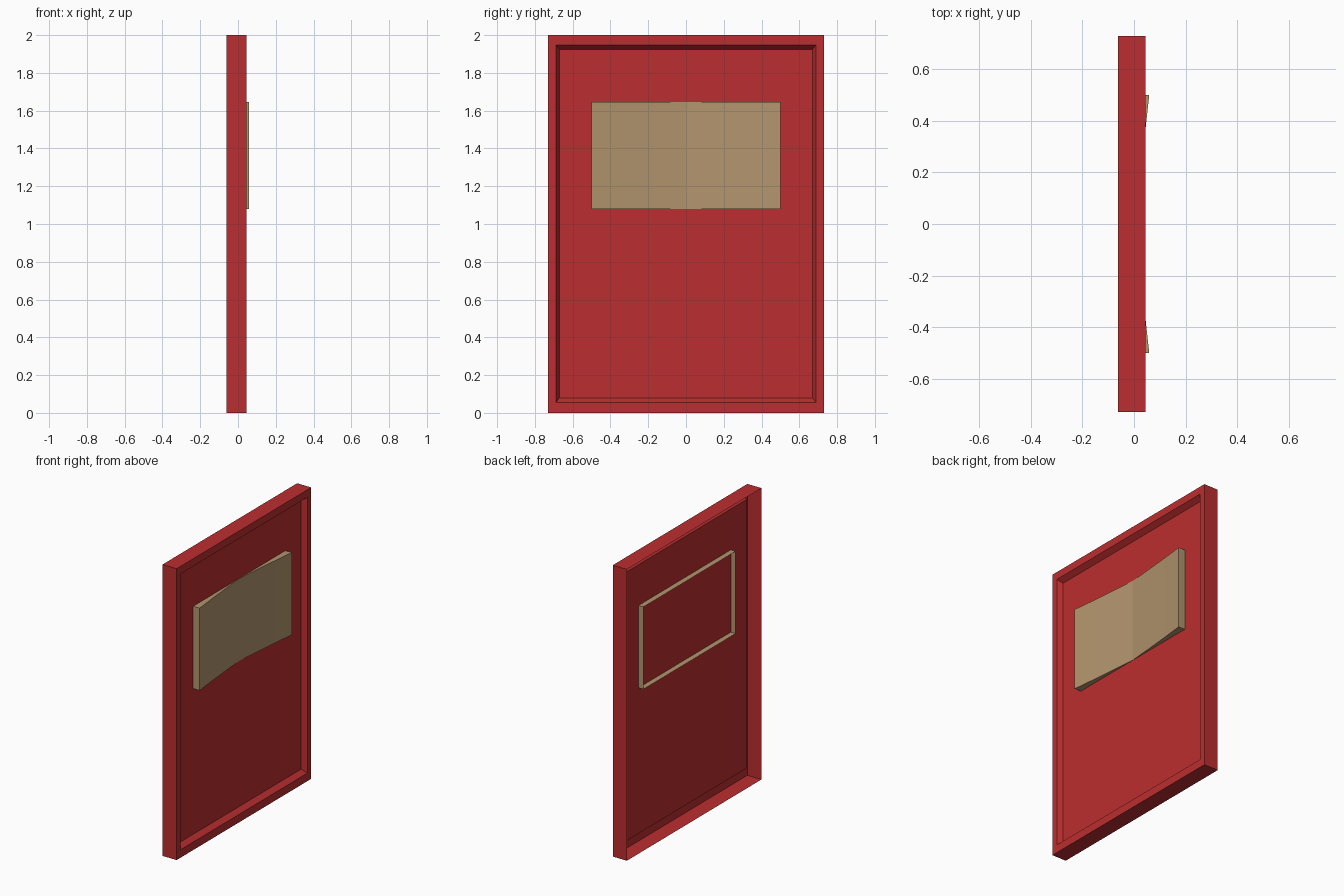
import bpy

if "Cube" in bpy.data.objects:
    bpy.data.objects.remove(bpy.data.objects["Cube"])


def material(name, color):
    mat = bpy.data.materials.new(name)
    mat.diffuse_color = (*color, 1)
    mat.use_nodes = True
    mat.node_tree.nodes["Principled BSDF"].inputs["Base Color"].default_value = mat.diffuse_color
    return mat


def make_object(name, verts, faces, mat):
    mesh = bpy.data.meshes.new(name)
    mesh.from_pydata(verts, [], faces)
    mesh.materials.append(mat)
    mesh.update()
    obj = bpy.data.objects.new(name, mesh)
    bpy.context.collection.objects.link(obj)
    return obj


red = material("red paint", (0.50, 0.027, 0.029))
tan = material("tan wood", (0.445, 0.300, 0.155))

# Framed panel: an open-backed shell stepping through rectangular rings
# (x, half width, bottom, top): back rim, front rim, recess opening, recess floor
rings = [(-0.062, 0.73, 0.0, 2.0),
         (0.045, 0.73, 0.0, 2.0),
         (0.045, 0.688, 0.055, 1.948),
         (0.010, 0.67, 0.08, 1.925)]
verts, faces = [], []
for x, w, lo, hi in rings:
    verts += [(x, -w, lo), (x, w, lo), (x, w, hi), (x, -w, hi)]
for r in range(len(rings) - 1):
    for i in range(4):
        a, b = r * 4 + i, r * 4 + (i + 1) % 4
        faces.append((a, b, b + 4, a + 4))
last = 4 * (len(rings) - 1)
faces.append(tuple(range(last, last + 4)))
make_object("framed_panel", verts, faces, red)

# Sign plate: shallow V-shaped front, open back, passing through the panel
half = [(0.0, 0.011), (0.17, 0.0255), (0.335, 0.041), (0.5, 0.059)]
profile = [(-y, x) for y, x in reversed(half[1:])] + half
profile = [(-0.5, -0.027)] + profile + [(0.5, -0.027)]
bottom, top = 1.08, 1.645
n = len(profile)
verts = [(x, y, z) for z in (bottom, top) for y, x in profile]
faces = [(i, i + 1, i + 1 + n, i + n) for i in range(n - 1)]
faces.append(tuple(reversed(range(n))))
faces.append(tuple(range(n, 2 * n)))
make_object("sign_plate", verts, faces, tan)
